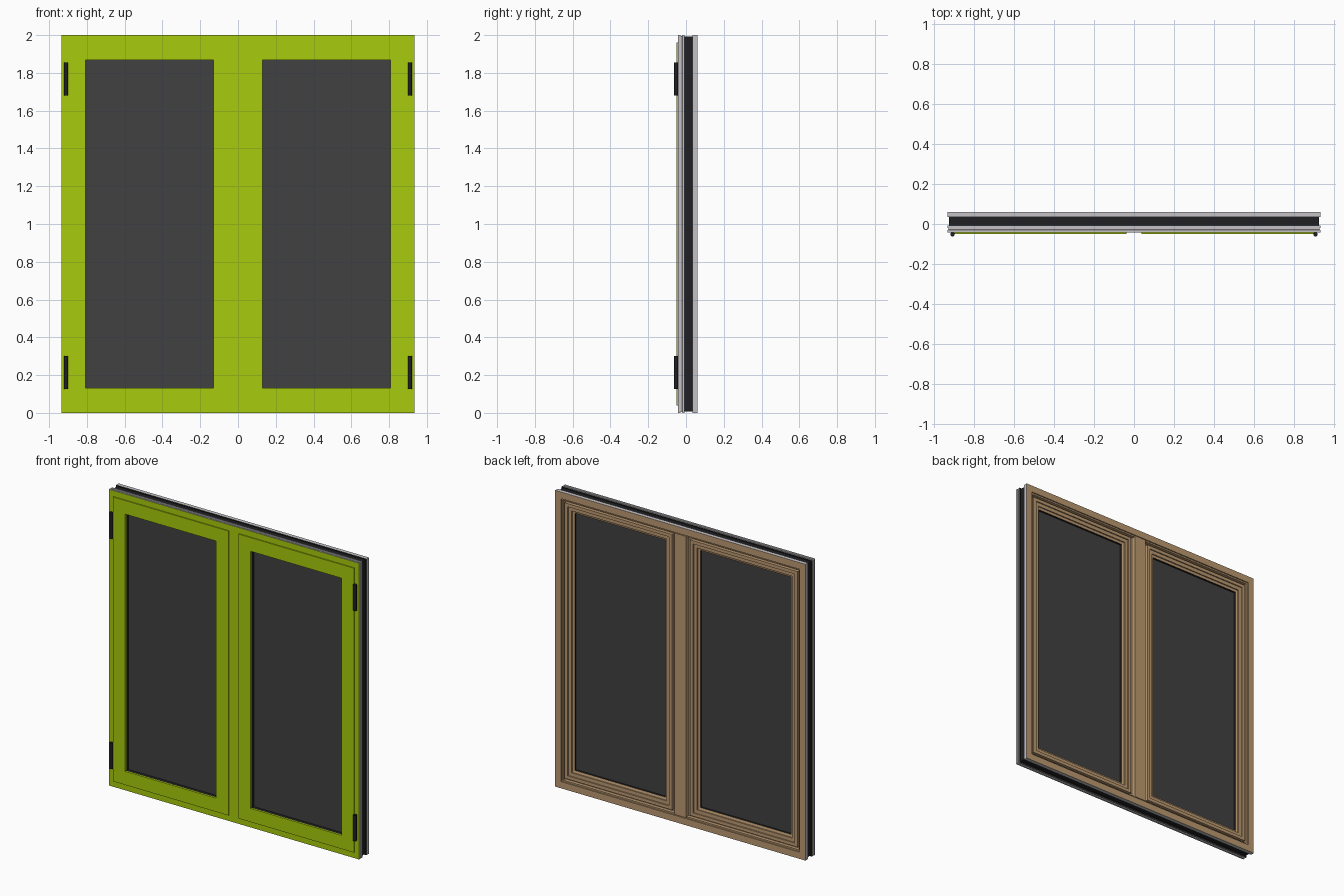
import bpy
import bmesh
from mathutils import Matrix

cube = bpy.data.objects.get("Cube")
if cube:
    bpy.data.objects.remove(cube, do_unlink=True)


def material(name, rgb):
    mat = bpy.data.materials.new(name)
    mat.use_nodes = True
    mat.diffuse_color = (*rgb, 1)
    bsdf = mat.node_tree.nodes["Principled BSDF"]
    bsdf.inputs["Base Color"].default_value = (*rgb, 1)
    bsdf.inputs["Roughness"].default_value = 0.6
    return mat


GREEN = material("lime green paint", (0.39, 0.60, 0.004))
WOOD = material("light brown wood", (0.50, 0.32, 0.165))
GREY = material("light grey metal", (0.56, 0.54, 0.56))
BLACK = material("black rubber", (0.014, 0.014, 0.016))
GLASS = material("dark grey glass", (0.053, 0.053, 0.053))


def finish(name, bm, mats):
    bmesh.ops.recalc_face_normals(bm, faces=bm.faces)
    mesh = bpy.data.meshes.new(name)
    bm.to_mesh(mesh)
    bm.free()
    for mat in mats:
        mesh.materials.append(mat)
    obj = bpy.data.objects.new(name, mesh)
    bpy.context.collection.objects.link(obj)
    return obj


def sweep(name, rect, profile):
    """Mitred rectangular ring; profile rows are (inset, y, material of next side)."""
    x0, x1, z0, z1 = rect
    mats = list(dict.fromkeys(row[2] for row in profile))
    bm = bmesh.new()
    loops = []
    for d, y, _ in profile:
        corners = [(x0 + d, z0 + d), (x1 - d, z0 + d), (x1 - d, z1 - d), (x0 + d, z1 - d)]
        loops.append([bm.verts.new((x, y, z)) for x, z in corners])
    for i, a in enumerate(loops):
        b = loops[(i + 1) % len(loops)]
        for k in range(4):
            n = (k + 1) % 4
            face = bm.faces.new((a[k], a[n], b[n], b[k]))
            face.material_index = mats.index(profile[i][2])
    return finish(name, bm, mats)


def box(name, x, y, z, mats, rule=None):
    bm = bmesh.new()
    size = [b - a for a, b in (x, y, z)]
    mid = [(a + b) / 2 for a, b in (x, y, z)]
    bmesh.ops.create_cube(bm, size=1, matrix=Matrix.Translation(mid) @ Matrix.Diagonal((*size, 1)))
    if rule:
        for face in bm.faces:
            face.material_index = rule(face.calc_center_median())
    return finish(name, bm, mats)


# Outer frame: green front, grooved metal edge, black core, wooden back
sweep("outer_frame", (-0.935, 0.935, 0, 2), [
    (0, -0.042, GREY), (0, -0.03, GREY), (0.006, -0.028, GREY), (0.006, -0.021, GREY),
    (0, -0.019, GREY), (0, -0.008, BLACK), (0.008, -0.008, BLACK), (0.008, 0.034, BLACK),
    (0, 0.034, GREY), (0, 0.061, WOOD), (0.045, 0.061, WOOD), (0.045, 0.053, WOOD),
    (0.055, 0.053, WOOD), (0.055, -0.042, GREEN)])

# Centre post between the two sashes
box("centre_post", (-0.042, 0.042), (-0.042, 0.061), (0.05, 1.95), [GREEN, WOOD],
    lambda c: int(c.y > 0))

SASH = [
    (0, -0.049, GREEN), (0.092, -0.049, GREEN), (0.092, -0.038, BLACK), (0.092, 0.022, BLACK),
    (0.092, 0.032, WOOD), (0.076, 0.036, WOOD), (0.076, 0.044, WOOD), (0.052, 0.044, WOOD),
    (0.052, 0.052, WOOD), (0.03, 0.052, WOOD), (0.03, 0.03, WOOD), (0, 0.03, GREEN)]

for side, sign in (("left", 1), ("right", -1)):
    # Sash with stepped wooden beading on the back
    x0, x1 = sorted((sign * 0.037, sign * 0.9))
    sweep(side + "_sash", (x0, x1, 0.04, 1.96), SASH)
    # Glass pane
    box(side + "_glass", (x0 + 0.088, x1 - 0.088), (-0.014, 0.018), (0.128, 1.872), [GLASS])
    # Barrel hinges
    for level, z in (("lower", 0.213), ("upper", 1.767)):
        bm = bmesh.new()
        bmesh.ops.create_cone(bm, cap_ends=True, segments=20, radius1=0.011, radius2=0.011,
                              depth=0.175, matrix=Matrix.Translation((sign * 0.91, -0.052, z)))
        hinge = finish(f"{side}_{level}_hinge", bm, [BLACK])
        bpy.ops.object.select_all(action="DESELECT")
        hinge.select_set(True)
        bpy.context.view_layer.objects.active = hinge
        bpy.ops.object.shade_smooth_by_angle()
